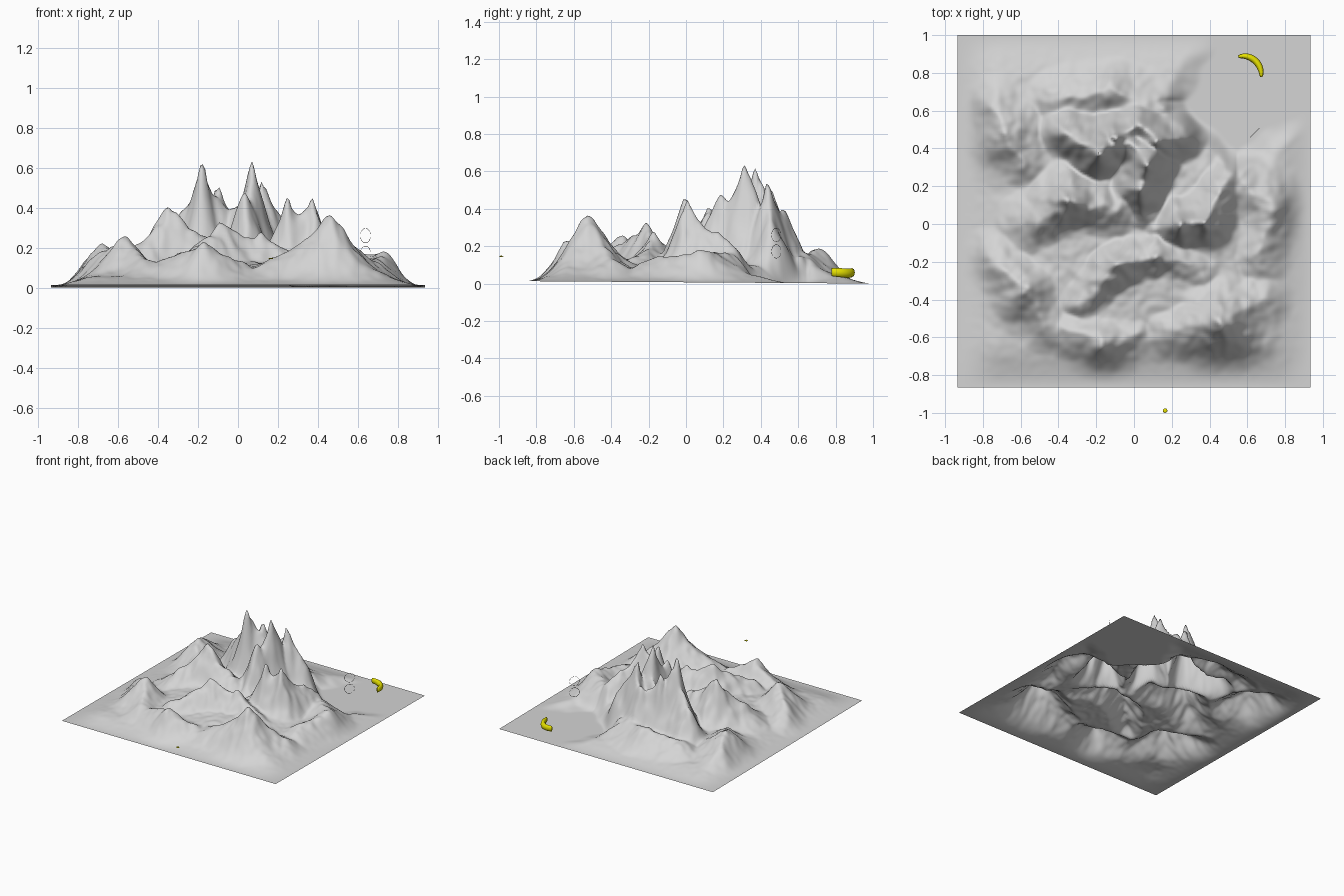
import bpy, bmesh, math
from mathutils import Vector, Matrix, noise

if "Cube" in bpy.data.objects:
    bpy.data.objects.remove(bpy.data.objects["Cube"])


def material(name, rgb):
    m = bpy.data.materials.new(name)
    m.diffuse_color = (*rgb, 1)
    m.use_nodes = True
    m.node_tree.nodes["Principled BSDF"].inputs["Base Color"].default_value = m.diffuse_color
    return m


ROCK = material("rock grey", (0.66, 0.66, 0.66))
YELLOW = material("banana yellow", (0.8, 0.76, 0.0))
BLACK = material("wire black", (0.03, 0.03, 0.03))


def make_object(name, bm, mat):
    mesh = bpy.data.meshes.new(name)
    bm.to_mesh(mesh)
    bm.free()
    mesh.materials.append(mat)
    mesh.polygons.foreach_set("use_smooth", [True] * len(mesh.polygons))
    ob = bpy.data.objects.new(name, mesh)
    bpy.context.collection.objects.link(ob)
    return ob


def smooth(a, b, t):
    t = max(0.0, min(1.0, (t - a) / (b - a)))
    return t * t * (3 - 2 * t)


# Sharp summits: x, y, height, spread
PEAKS = [
    (-0.17, 0.37, 0.61, 0.10), (0.07, 0.31, 0.63, 0.10), (0.12, 0.43, 0.53, 0.09),
    (-0.11, 0.46, 0.51, 0.09), (0.25, 0.0, 0.45, 0.10), (0.37, 0.01, 0.44, 0.11),
    (-0.35, 0.12, 0.41, 0.14), (0.46, -0.52, 0.35, 0.18), (-0.17, -0.65, 0.23, 0.14),
    (0.75, 0.10, 0.18, 0.16), (-0.68, 0.48, 0.22, 0.19), (-0.58, -0.36, 0.25, 0.15),
]
# Ridges: spread, then points x, y, crest height
RIDGES = [
    (0.13, (-0.36, 0.48, 0.29), (-0.18, 0.40, 0.47), (-0.02, 0.42, 0.36),
     (0.08, 0.33, 0.48), (0.04, 0.18, 0.42), (0.05, 0.06, 0.18)),
    (0.12, (-0.10, 0.46, 0.42), (0.02, 0.52, 0.35), (0.14, 0.43, 0.43), (0.22, 0.46, 0.34)),
    (0.13, (0.12, -0.02, 0.15), (0.25, 0.0, 0.34), (0.38, 0.03, 0.34),
     (0.45, 0.17, 0.24), (0.52, 0.28, 0.16)),
    (0.16, (-0.50, 0.02, 0.22), (-0.33, 0.12, 0.32), (-0.10, 0.07, 0.22)),
    (0.14, (-0.28, -0.42, 0.16), (-0.09, -0.22, 0.28), (0.11, -0.16, 0.23), (0.36, -0.24, 0.14)),
    (0.13, (-0.38, -0.55, 0.13), (-0.17, -0.63, 0.19), (0.0, -0.58, 0.12)),
    (0.16, (0.18, -0.56, 0.14), (0.46, -0.51, 0.28), (0.68, -0.40, 0.12)),
    (0.15, (-0.42, 0.66, 0.13), (-0.12, 0.70, 0.17), (0.14, 0.62, 0.14)),
    (0.15, (-0.76, 0.62, 0.16), (-0.66, 0.46, 0.18), (-0.57, 0.34, 0.15)),
    (0.15, (-0.76, -0.18, 0.13), (-0.57, -0.34, 0.21), (-0.46, -0.52, 0.13)),
    (0.17, (0.58, 0.20, 0.16), (0.75, 0.09, 0.16), (0.66, -0.16, 0.13)),
]
SEGMENTS = [(w, Vector(a), Vector(b)) for w, *pts in RIDGES for a, b in zip(pts, pts[1:])]
X0, X1, Y0, Y1 = -0.935, 0.935, -0.865, 1.0


def height(x, y):
    # slight wobble makes crooked ridges
    p = Vector((x, y, 0.0))
    q = p + noise.noise_vector(p * 6) * 0.018 + noise.noise_vector(p * 15) * 0.012
    # valley floors rise towards the middle
    top = (0.045 + 0.075 * smooth(0.8, 0.3, math.hypot(x, y))) ** 5
    for px, py, h, w in PEAKS:
        # summits stay at their measured place, flanks wobble
        d0 = math.hypot(x - px, y - py)
        d = min(math.hypot(q.x - px, q.y - py), d0 * 1.4)
        top += (h * math.exp(-(d / w) ** 1.3)) ** 5
    for w, a, b in SEGMENTS:
        abx, aby = b.x - a.x, b.y - a.y
        t = ((q.x - a.x) * abx + (q.y - a.y) * aby) / (abx * abx + aby * aby)
        t = max(0.0, min(1.0, t))
        d = math.hypot(q.x - a.x - t * abx, q.y - a.y - t * aby)
        top = max(top, top * 0.6 + ((a.z + t * (b.z - a.z)) * math.exp(-(d / w) ** 1.5)) ** 5)
    z = top ** 0.2
    z *= 1 + 0.05 * noise.noise(p * 9) + 0.06 * noise.noise(p * 22)
    # fade to the rim and to the flat clearing at the back right
    z *= smooth(0, 0.24, min(x - X0, X1 - x)) * smooth(0, 0.24, min(y - Y0, Y1 - y))
    clear = 0.33 + max(0.55 - x, 0) * 1.0 + max(x - 0.55, 0) * 0.7 - y
    clear = max(clear, 0.25 + 0.6 * (y - 0.68) - x)
    z *= smooth(-0.05, 0.12, clear + 0.05 * noise.noise(p * 8))
    return z + 0.013 * (Y1 - y) / (Y1 - Y0)


# Mountain sheet
N = 160
bm = bmesh.new()
bmesh.ops.create_grid(bm, x_segments=N, y_segments=N, size=1)
for v in bm.verts:
    x = X0 + (v.co.x + 1) / 2 * (X1 - X0)
    y = Y0 + (v.co.y + 1) / 2 * (Y1 - Y0)
    v.co = (x, y, height(x, y))
make_object("mountain_terrain", bm, ROCK)

# Banana: tapered elliptical sweep along an arc
bm = bmesh.new()
STEPS, SIDES = 16, 8
rings = []
for i in range(STEPS + 1):
    t = i / STEPS
    a = math.radians(105 - 113 * t)
    taper = 0.35 + 0.65 * math.sin(math.pi * t) ** 0.6
    ring = []
    for j in range(SIDES):
        b = 2 * math.pi * j / SIDES
        r = 0.097 + 0.018 * taper * math.cos(b)
        z = 0.055 + 0.006 * abs(2 * t - 1) + 0.025 * (0.75 + 0.25 * taper) * math.sin(b)
        ring.append(bm.verts.new((0.577 + r * math.cos(a), 0.792 + r * math.sin(a), z)))
    rings.append(ring)
for r0, r1 in zip(rings, rings[1:]):
    for j in range(SIDES):
        k = (j + 1) % SIDES
        bm.faces.new((r0[j], r0[k], r1[k], r1[j]))
bm.faces.new(rings[0])
bm.faces.new(rings[-1])
bmesh.ops.recalc_face_normals(bm, faces=bm.faces)
make_object("banana", bm, YELLOW)

# Small distant yellow piece in front of the sheet
bm = bmesh.new()
bmesh.ops.create_uvsphere(bm, u_segments=12, v_segments=8, radius=1,
                          matrix=Matrix.Translation((0.165, -0.988, 0.146))
                          @ Matrix.Diagonal((0.012, 0.012, 0.003, 1)))
make_object("small_yellow_piece", bm, YELLOW)

# Two thin upright wire rings facing front right
for name, z in (("upper_ring", 0.26), ("lower_ring", 0.172)):
    bpy.ops.mesh.primitive_torus_add(major_segments=40, minor_segments=4,
                                     major_radius=0.036, minor_radius=0.001,
                                     location=(0.638, 0.483, z),
                                     rotation=(math.pi / 2, 0, math.pi / 4))
    ob = bpy.context.object
    ob.name = name
    ob.data.materials.append(BLACK)
